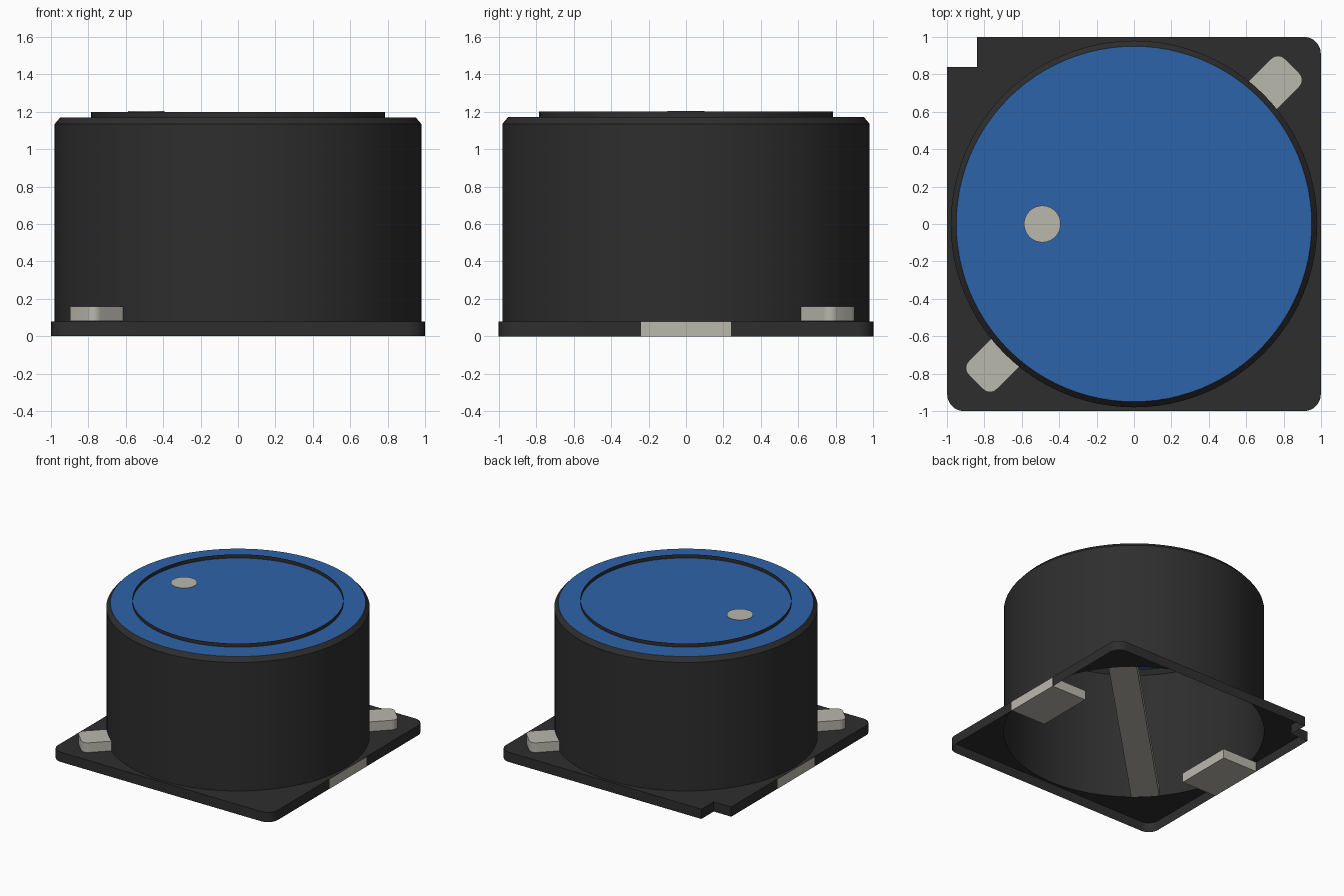
import bpy, bmesh, math
from mathutils import Matrix, Vector

old = bpy.data.objects.get("Cube")
if old:
    bpy.data.objects.remove(old, do_unlink=True)

SEGMENTS = 96
BASE_TOP, SHOULDER, RIM_TOP, COLLAR_TOP = 0.08, 1.135, 1.17, 1.2


def material(name, rgb):
    mat = bpy.data.materials.new(name)
    mat.use_nodes = True
    mat.diffuse_color = (*rgb, 1)
    node = next(n for n in mat.node_tree.nodes if n.type == 'BSDF_PRINCIPLED')
    node.inputs["Base Color"].default_value = (*rgb, 1)
    return mat


black = material("black plastic", (0.027, 0.027, 0.027))
blue = material("blue cap", (0.027, 0.125, 0.40))
metal = material("tinned metal", (0.49, 0.48, 0.42))


def finish(name, bm, mat):
    mesh = bpy.data.meshes.new(name)
    bm.to_mesh(mesh)
    bm.free()
    mesh.materials.append(mat)
    obj = bpy.data.objects.new(name, mesh)
    bpy.context.collection.objects.link(obj)
    bpy.ops.object.select_all(action='DESELECT')
    obj.select_set(True)
    bpy.context.view_layer.objects.active = obj
    bpy.ops.object.shade_smooth_by_angle(angle=math.radians(30))
    return obj


def ring(bm, radius, z):
    angles = [math.tau * i / SEGMENTS for i in range(SEGMENTS)]
    return [bm.verts.new((radius * math.cos(a), radius * math.sin(a), z)) for a in angles]


def wall(bm, low, high):
    n = len(low)
    for i in range(n):
        j = (i + 1) % n
        bm.faces.new((low[i], low[j], high[j], high[i]))


def lathe(name, profile, mat):
    bm = bmesh.new()
    rings = [ring(bm, r, z) for r, z in profile]
    for low, high in zip(rings, rings[1:]):
        wall(bm, low, high)
    return finish(name, bm, mat)


def disc(name, radius, z, mat, thickness=0, x=0):
    bm = bmesh.new()
    top = ring(bm, radius, z)
    bm.faces.new(top)
    if thickness:
        low = ring(bm, radius, z - thickness)
        wall(bm, low, top)
        bm.faces.new(low[::-1])
    bmesh.ops.translate(bm, verts=bm.verts, vec=(x, 0, 0))
    return finish(name, bm, mat)


def rounded_corner(sx, sy, half_x, half_y, radius, start, steps=8):
    cx, cy = sx * (half_x - radius), sy * (half_y - radius)
    angles = [start + math.pi / 2 * i / steps for i in range(steps + 1)]
    return [(cx + radius * math.cos(a), cy + radius * math.sin(a)) for a in angles]


# Base: square tray open underneath, with a round opening and one notched corner
HALF_X, HALF_Y, NOTCH = 0.999, 1.0, 0.84
outline = rounded_corner(1, 1, HALF_X, HALF_Y, 0.09, 0)
outline += [(-NOTCH, HALF_Y), (-NOTCH, NOTCH), (-HALF_X, NOTCH)]
outline += rounded_corner(-1, -1, HALF_X, HALF_Y, 0.09, math.pi)
outline += rounded_corner(1, -1, HALF_X, HALF_Y, 0.09, math.pi * 1.5)
bm = bmesh.new()
low = [bm.verts.new((x, y, 0)) for x, y in outline]
high = [bm.verts.new((x, y, BASE_TOP)) for x, y in outline]
wall(bm, low, high)
hole = ring(bm, 0.98, BASE_TOP)
edges = [bm.edges.get((high[i - 1], high[i])) for i in range(len(high))]
edges += [bm.edges.new((hole[i - 1], hole[i])) for i in range(SEGMENTS)]
filled = bmesh.ops.triangle_fill(bm, edges=edges, use_beauty=True, normal=Vector((0, 0, 1)))
for face in filled["geom"]:
    if isinstance(face, bmesh.types.BMFace):
        face.normal_update()
        if face.normal.z < 0:
            face.normal_flip()
finish("base_tray", bm, black)

# Hollow round body with a chamfered rim, blue cap and thin raised collar
lathe("body_shell", [(0.98, BASE_TOP), (0.98, SHOULDER), (0.95, RIM_TOP)], black)
disc("top_cap", 0.95, RIM_TOP, blue)
lathe("top_collar", [(0.785, RIM_TOP), (0.785, COLLAR_TOP)], black)
disc("marker_dot", 0.098, COLLAR_TOP + 0.004, metal, thickness=0.004, x=-0.49)

# Solder terminals on both sides
for side, sx in (("left", 1), ("right", -1)):
    bm = bmesh.new()
    bmesh.ops.create_cube(bm, size=1, matrix=Matrix.Translation((sx * 0.84, 0, 0.0395))
                          @ Matrix.Diagonal((0.32, 0.48, 0.079, 1)))
    finish(side + "_terminal", bm, metal)

# Diagonal bar through the body, with rounded ends standing on the base
bar = []
for i, (sx, sy) in enumerate(((1, 1), (-1, 1), (-1, -1), (1, -1))):
    bar += rounded_corner(sx, sy, 1.195, 0.106, 0.05, math.pi / 2 * i, 6)
bm = bmesh.new()
low = [bm.verts.new((x, y, BASE_TOP + 0.001)) for x, y in bar]
high = [bm.verts.new((x, y, 0.16)) for x, y in bar]
wall(bm, low, high)
bm.faces.new(high)
bm.faces.new(low[::-1])
bmesh.ops.rotate(bm, verts=bm.verts, matrix=Matrix.Rotation(math.pi / 4, 3, 'Z'))
finish("diagonal_bar", bm, metal)
